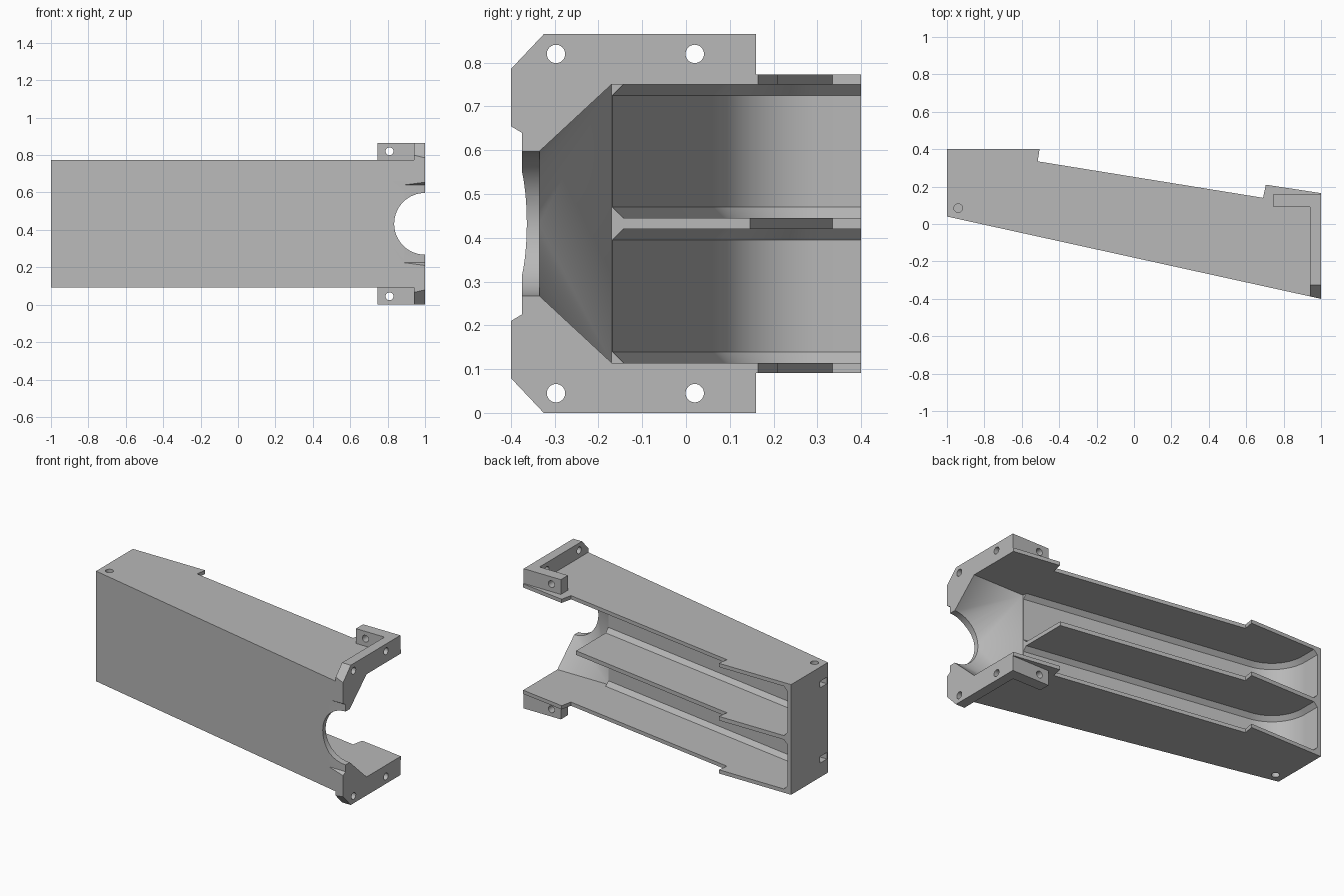
import bpy, bmesh, math
from mathutils import Vector, Matrix

if "Cube" in bpy.data.objects:
    bpy.data.objects.remove(bpy.data.objects["Cube"])

MID = 0.4325                      # mirror height
WALL, INNER, RIB = 0.341, 0.318, 0.0125   # half heights from MID

grey = bpy.data.materials.new("plain_grey")
grey.use_nodes = True
grey.diffuse_color = (0.48, 0.48, 0.48, 1)
grey.node_tree.nodes["Principled BSDF"].inputs["Base Color"].default_value = grey.diffuse_color


def finish(name, bm):
    bmesh.ops.recalc_face_normals(bm, faces=bm.faces)
    mesh = bpy.data.meshes.new(name)
    bm.to_mesh(mesh)
    bm.free()
    mesh.materials.append(grey)
    ob = bpy.data.objects.new(name, mesh)
    bpy.context.scene.collection.objects.link(ob)
    return ob


def loft(name, loops):
    """Closed solid through loops of equal length."""
    bm = bmesh.new()
    rings = [[bm.verts.new(p) for p in loop] for loop in loops]
    n = len(rings[0])
    for a, b in zip(rings, rings[1:]):
        for i in range(n):
            j = (i + 1) % n
            bm.faces.new((a[i], a[j], b[j], b[i]))
    bm.faces.new(rings[0])
    bm.faces.new(rings[-1])
    return finish(name, bm)


def prism_z(name, pts, z0, z1):
    return loft(name, [[(x, y, z) for x, y in pts] for z in (z0, z1)])


def prism_x(name, pts, x0, x1):
    return loft(name, [[(x, y, MID + z) for y, z in pts] for x in (x0, x1)])


def box(name, x0, x1, y0, y1, z0, z1):
    return prism_z(name, [(x0, y0), (x1, y0), (x1, y1), (x0, y1)], z0, z1)


def rod(name, centre, axis, radius, length, sides=32):
    bm = bmesh.new()
    turn = Vector((0, 0, 1)).rotation_difference(Vector(axis)).to_matrix().to_4x4()
    bmesh.ops.create_cone(bm, cap_ends=True, segments=sides, radius1=radius, radius2=radius,
                          depth=length, matrix=Matrix.Translation(centre) @ turn)
    return finish(name, bm)


def combine(target, tool, operation):
    mod = target.modifiers.new("combine", "BOOLEAN")
    mod.operation, mod.solver, mod.object = operation, "EXACT", tool
    graph = bpy.context.evaluated_depsgraph_get()
    mesh = bpy.data.meshes.new_from_object(target.evaluated_get(graph))
    target.modifiers.clear()
    target.data = mesh
    bpy.data.objects.remove(tool)


# Tapered tray body
outline = [(-1, 0.04), (1, -0.4), (1, 0.165), (0.705, 0.21), (0.69, 0.14),
           (-0.515, 0.335), (-0.505, 0.4), (-1, 0.4)]
body = prism_z("tray_housing", outline, MID - WALL, MID + WALL)

# End flange with clipped corners, and its two return arms
flange = [(-0.4, -0.353), (-0.325, -MID), (0.16, -MID), (0.16, MID), (-0.325, MID), (-0.4, 0.353)]
combine(body, prism_x("flange", flange, 0.94, 1), "UNION")
combine(body, box("flange_arms", 0.745, 1, 0.09, 0.16, 0, 2 * MID), "UNION")

# Trim the flange front to the slope of the tray
combine(body, prism_z("front_trim", [(0.5, -0.29), (0.5, -0.8), (1.5, -0.8), (1.5, -0.51)],
                      -0.1, 1), "DIFFERENCE")
# Flattened patch around the round cut-out
patch = [(-0.375, -0.2075), (-0.45, -0.2525), (-0.45, 0.2525), (-0.375, 0.2075)]
combine(body, prism_x("flat_patch", patch, 0.8, 1.1), "DIFFERENCE")


# Two pockets with a rounded end and chamfered floor edges
SLOPE, R, CH = 0.162, 0.24, 0.025
cx = -0.975 + R
lean = math.hypot(1, SLOPE)
cy = -0.063 - SLOPE * cx + R * lean


def pocket_loop(z, inset):
    r = R - inset
    end = 1.5 * math.pi - math.atan(SLOPE)
    pts = [(0.66, 0.7), (cx - r, 0.7)]
    for i in range(25):
        a = math.pi + (end - math.pi) * i / 24
        pts.append((cx + r * math.cos(a), cy + r * math.sin(a)))
    pts.append((0.66, cy - SLOPE * (0.66 - cx) - r * lean))
    return [(x, y, z) for x, y in pts]


for z0, z1 in ((MID - INNER, MID - RIB), (MID + RIB, MID + INNER)):
    cutter = loft("pocket", [pocket_loop(z0, CH), pocket_loop(z0 + CH, 0),
                             pocket_loop(z1 - CH, 0), pocket_loop(z1, CH)])
    combine(body, cutter, "DIFFERENCE")

# Open mouth, then a funnel narrowing to the round cut-out
combine(body, box("mouth", 0.65, 1.2, -0.17, 0.6, MID - INNER, MID + INNER), "DIFFERENCE")
bm = bmesh.new()
for x in (0.65, 1.2):
    for z in (-INNER, INNER):
        for y in (-0.17, -0.1):
            bm.verts.new((x, y, MID + z))
for i in range(33):
    a = math.pi * (0.5 + i / 32)
    bm.verts.new((1 + 0.165 * math.cos(a), -0.335, MID + 0.165 * math.sin(a)))
for z in (-0.165, 0.165):
    bm.verts.new((1.2, -0.335, MID + z))
hull = bmesh.ops.convex_hull(bm, input=bm.verts)
spare = [v for v in bm.verts if not v.link_faces]
bmesh.ops.delete(bm, geom=spare, context="VERTS")
combine(body, finish("funnel", bm), "DIFFERENCE")
combine(body, rod("round_cutout", (1, -0.35, MID), (0, 1, 0), 0.165, 0.2, 64), "DIFFERENCE")

# Screw holes, pivot holes and nut slots, mirrored top and bottom
for side in (-1, 1):
    z = MID + side * 0.3875
    for y in (-0.297, 0.02):
        combine(body, rod("flange_hole", (0.97, y, z), (1, 0, 0), 0.021, 0.2), "DIFFERENCE")
    combine(body, rod("arm_hole", (0.81, 0.125, z), (0, 1, 0), 0.021, 0.2), "DIFFERENCE")
    combine(body, rod("pivot_hole", (-0.94, 0.085, MID + side * 0.3), (0, 0, 1), 0.023, 0.2),
            "DIFFERENCE")
    slot = MID + side * 0.233
    combine(body, box("nut_slot", -1.1, -0.91, 0.05, 0.115, slot - 0.02, slot + 0.02), "DIFFERENCE")

# Smooth the curved faces, keep the edges crisp
bpy.ops.object.select_all(action="DESELECT")
body.select_set(True)
bpy.context.view_layer.objects.active = body
bpy.ops.object.shade_smooth_by_angle(angle=math.radians(25))
